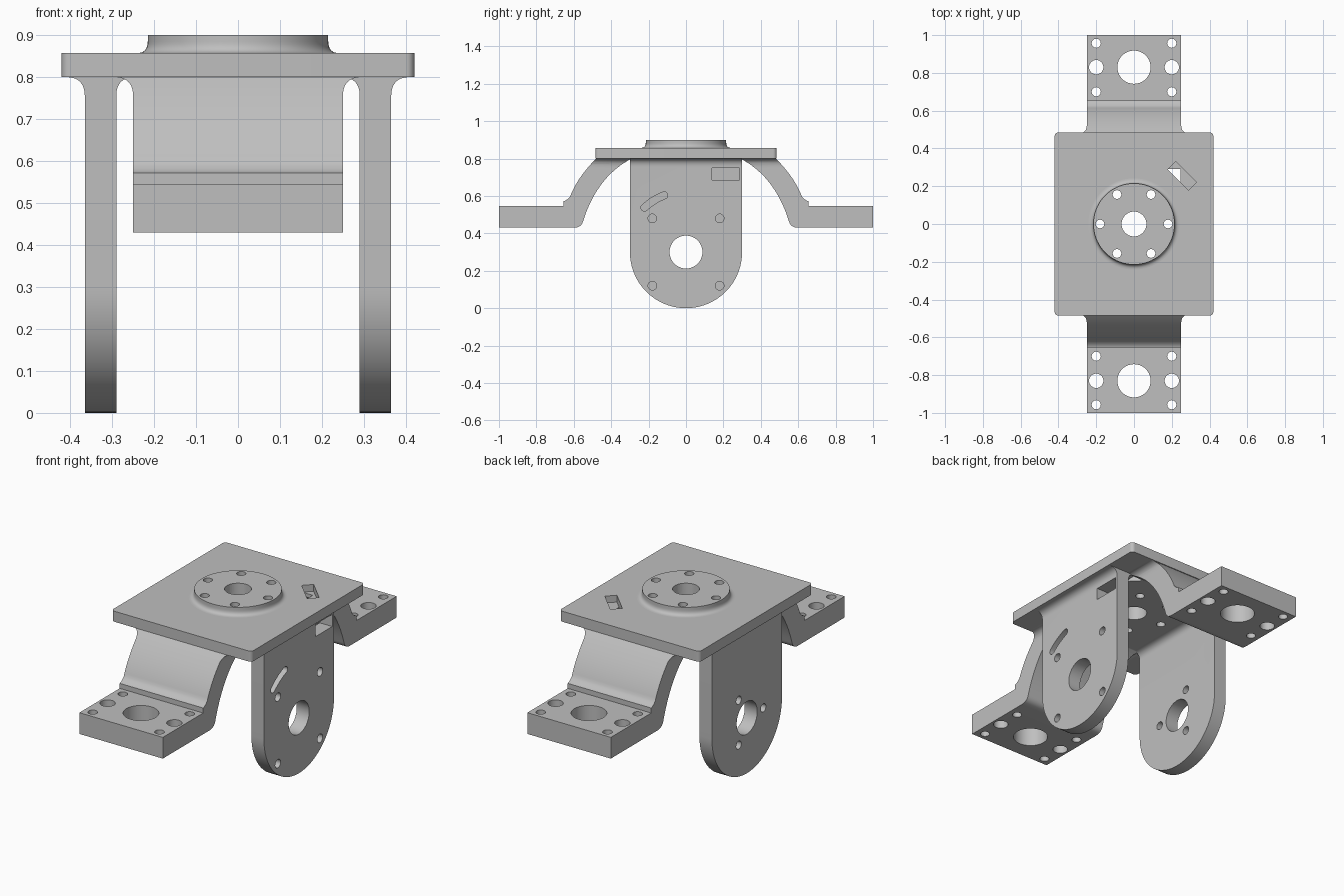
import bpy
import bmesh
from math import cos, sin, pi, radians

if "Cube" in bpy.data.objects:
    bpy.data.objects.remove(bpy.data.objects["Cube"], do_unlink=True)

grey = bpy.data.materials.new("machined_grey")
grey.use_nodes = True
grey.diffuse_color = (0.52, 0.52, 0.52, 1)
grey.node_tree.nodes["Principled BSDF"].inputs["Base Color"].default_value = (0.52, 0.52, 0.52, 1)


def bend(a, c, b, n=10):
    """Curved run of points from a to b, pulled towards c."""
    ts = [i / n for i in range(n + 1)]
    return [tuple((1 - t) ** 2 * a[k] + 2 * t * (1 - t) * c[k] + t * t * b[k] for k in (0, 1)) for t in ts]


def arc(cx, cy, r, start, end, n=16):
    angles = [radians(start + (end - start) * i / n) for i in range(n + 1)]
    return [(cx + r * cos(a), cy + r * sin(a)) for a in angles]


def circle(cx, cy, r, n=40):
    return arc(cx, cy, r, 0, 360, n)[:-1]


def add_prism(bm, outline, axis, lo, hi):
    """Extrude a flat outline along x, y or z."""
    place = {"x": lambda p, h: (h, p[0], p[1]),
             "y": lambda p, h: (p[0], h, p[1]),
             "z": lambda p, h: (p[0], p[1], h)}[axis]
    rings = [[bm.verts.new(place(p, h)) for p in outline] for h in (lo, hi)]
    bm.faces.new(rings[0])
    bm.faces.new(rings[1])
    n = len(outline)
    for i in range(n):
        j = (i + 1) % n
        bm.faces.new((rings[0][i], rings[0][j], rings[1][j], rings[1][i]))


def make_object(name, bm):
    bmesh.ops.recalc_face_normals(bm, faces=bm.faces[:])
    mesh = bpy.data.meshes.new(name)
    bm.to_mesh(mesh)
    bm.free()
    mesh.materials.append(grey)
    obj = bpy.data.objects.new(name, mesh)
    bpy.context.collection.objects.link(obj)
    return obj


def prisms(name, outlines, axis, lo, hi):
    bm = bmesh.new()
    for outline in outlines:
        add_prism(bm, outline, axis, lo, hi)
    return make_object(name, bm)


def activate(obj):
    bpy.ops.object.select_all(action="DESELECT")
    obj.select_set(True)
    bpy.context.view_layer.objects.active = obj


def combine(obj, other, operation):
    other.hide_render = True
    mod = obj.modifiers.new("shape", "BOOLEAN")
    mod.operation, mod.object, mod.solver = operation, other, "EXACT"
    activate(obj)
    bpy.ops.object.modifier_apply(modifier=mod.name)
    bpy.data.objects.remove(other, do_unlink=True)


def finish(obj):
    activate(obj)
    bpy.ops.object.shade_smooth_by_angle(angle=radians(30))


UNDER, TOP, EMBED, FILLET = 0.80, 0.857, 0.82, 0.045


def flared(x0, x1):
    """Upright strip in x-z that flares out where it meets the top plate."""
    z = UNDER - FILLET
    right = bend((x1, z), (x1, UNDER), (x1 + FILLET, UNDER))
    left = bend((x0 - FILLET, UNDER), (x0, UNDER), (x0, z))
    return ([(x0, -0.1), (x1, -0.1)] + right
            + [(x1 + FILLET, EMBED), (x0 - FILLET, EMBED)] + left)


# Top plate with rounded corners
corners = []
for sx, sy, a in ((1, 1, 0), (-1, 1, 90), (-1, -1, 180), (1, -1, 270)):
    corners += arc(sx * 0.4, sy * 0.465, 0.02, a, a + 90, 6)
top_plate = prisms("top_plate", [corners], "z", UNDER, TOP)

# Round hub with a filleted foot, turned around z
bm = bmesh.new()
profile = [(0, 0.84), (0.242, 0.84)] + bend((0.242, TOP), (0.215, TOP), (0.215, 0.885), 8) + [(0.215, 0.9), (0, 0.9)]
verts = [bm.verts.new((r, 0, z)) for r, z in profile]
edges = [bm.edges.new(pair) for pair in zip(verts, verts[1:])]
bmesh.ops.spin(bm, geom=verts + edges, cent=(0, 0, 0), axis=(0, 0, 1), angle=2 * pi, steps=72)
bmesh.ops.remove_doubles(bm, verts=bm.verts[:], dist=0.0001)
hub = make_object("hub", bm)

# Hub bolt circle and centre hole, plus the slanted slot in the plate
hub_holes = [circle(0, 0, 0.066)] + [circle(x, y, 0.023, 24) for x, y in circle(0, 0, 0.18, 6)]
slot = [(0.255 + (u - v) * 0.7071, 0.255 - (u + v) * 0.7071)
        for u, v in ((-0.077, -0.03), (0.077, -0.03), (0.077, 0.03), (-0.077, 0.03))]
combine(hub, prisms("hub_cutter", hub_holes, "z", 0.7, 1), "DIFFERENCE")
combine(top_plate, prisms("plate_cutter", hub_holes + [slot], "z", 0.7, 1), "DIFFERENCE")
finish(top_plate)
finish(hub)

# Side plates: round-ended below, flared into the top plate
tongue = [(0.3, EMBED + 0.1), (-0.3, EMBED + 0.1)] + arc(0, 0.3, 0.3, 180, 360, 48)
bore = circle(0, 0.3, 0.088)
curved_slot = (arc(0, 0.3, 0.344, 111, 133) + arc(-0.222, 0.538, 0.019, 133, 313, 8)[1:-1]
               + arc(0, 0.3, 0.306, 133, 111) + arc(-0.1165, 0.603, 0.019, -69, 111, 8)[1:-1])
window = [(0.14, 0.685), (0.285, 0.685), (0.285, 0.75), (0.14, 0.75)]
left_holes = [circle(y, z, 0.023, 24) for y in (-0.18, 0.18) for z in (0.12, 0.48)] + [curved_slot, window]
right_holes = [circle(y, 0.3 + z, 0.022, 24) for y, z in arc(0, 0, 0.14, 60, 300, 2)]
for name, side, holes in (("left_side_plate", 1, left_holes), ("right_side_plate", -1, right_holes)):
    x0, x1 = sorted((side * 0.29, side * 0.365))
    leg = prisms(name, [flared(x0, x1)], "y", -0.5, 0.5)
    combine(leg, prisms("tongue_shape", [tongue], "x", x0 - 0.2, x1 + 0.2), "INTERSECT")
    combine(leg, prisms("side_cutter", [bore] + holes, "x", x0 - 0.03, x1 + 0.03), "DIFFERENCE")
    finish(leg)

# Front and back arms: curved bracket ending in a drilled foot
arm_profile = ([(1, 0.43), (1, 0.545), (0.655, 0.545)]
               + bend((0.655, 0.572), (0.638, 0.575), (0.62, 0.597), 5)
               + bend((0.62, 0.597), (0.58, 0.7), (0.48, UNDER), 14)[1:]
               + [(0.48, EMBED), (0.29, EMBED)]
               + bend((0.29, UNDER), (0.475, 0.705), (0.55, 0.465), 18)
               + bend((0.55, 0.465), (0.56, 0.43), (0.6, 0.43), 8)[1:])
for name, side in (("front_arm", -1), ("back_arm", 1)):
    arm = prisms(name, [[(side * y, z) for y, z in arm_profile]], "x", -0.4, 0.4)
    combine(arm, prisms("arm_shape", [flared(-0.25, 0.25)], "y", -1.2, 1.2), "INTERSECT")
    holes = [circle(0, side * 0.83, 0.088)]
    for x in (-0.2, 0.2):
        holes += [circle(x, side * y, r, 28) for y, r in ((0.7, 0.024), (0.83, 0.038), (0.957, 0.024))]
    combine(arm, prisms("foot_cutter", holes, "z", 0.3, 0.7), "DIFFERENCE")
    finish(arm)
